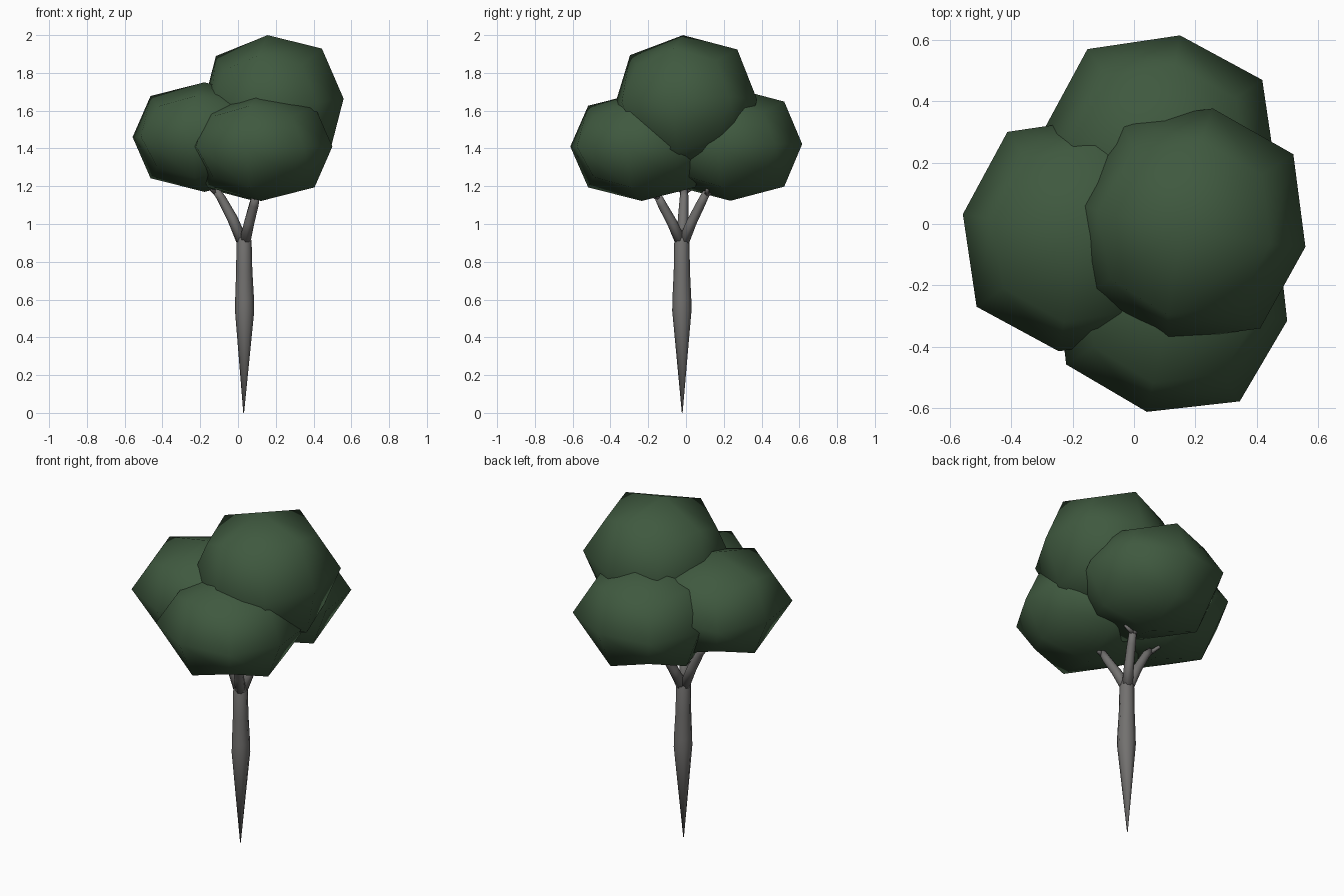
import bpy, bmesh
from math import radians, sin, cos, pi
from mathutils import Vector, Matrix

if "Cube" in bpy.data.objects:
    bpy.data.objects.remove(bpy.data.objects["Cube"])


def material(name, rgb):
    m = bpy.data.materials.new(name)
    m.diffuse_color = (*rgb, 1)
    m.use_nodes = True
    m.node_tree.nodes["Principled BSDF"].inputs["Base Color"].default_value = m.diffuse_color
    return m


LEAF = material("leaf_green", (0.05, 0.10, 0.05))
BARK = material("bark", (0.17, 0.165, 0.16))


def add_object(name, bm, mat):
    bmesh.ops.recalc_face_normals(bm, faces=bm.faces)
    for f in bm.faces:
        f.smooth = True
    me = bpy.data.meshes.new(name)
    bm.to_mesh(me)
    bm.free()
    me.materials.append(mat)
    ob = bpy.data.objects.new(name, me)
    bpy.context.collection.objects.link(ob)
    return ob


def limb(bm, points, sides=8):
    """Tapered tube through (x, y, z, radius) points."""
    pts = [Vector(p[:3]) for p in points]
    rings = []
    for i, p in enumerate(pts):
        d = pts[min(i + 1, len(pts) - 1)] - pts[max(i - 1, 0)]
        q = Vector((0, 0, 1)).rotation_difference(d.normalized())
        r = points[i][3]
        rings.append([bm.verts.new(p + q @ Vector((r * cos(2 * pi * k / sides),
                                                   r * sin(2 * pi * k / sides), 0)))
                      for k in range(sides)])
    for a, b in zip(rings, rings[1:]):
        for k in range(sides):
            n = (k + 1) % sides
            bm.faces.new((a[k], a[n], b[n], b[k]))
    bm.faces.new(rings[0][::-1])
    bm.faces.new(rings[-1])


# Trunk: pointed root swelling to mid height, then narrowing to the fork
bm = bmesh.new()
limb(bm, [(0.03, -0.02, 0.0, 0.002), (0.035, -0.022, 0.54, 0.051),
          (0.035, -0.022, 0.60, 0.050), (0.033, -0.022, 0.75, 0.043),
          (0.032, -0.022, 0.91, 0.040), (0.032, -0.02, 0.96, 0.024)])
add_object("trunk", bm, BARK)

# Three branches, each ending in two short twigs
branches = {
    "left_branch": [(0.025, -0.02, 0.90, 0.030), (-0.03, -0.015, 1.03, 0.028),
                    (-0.09, -0.01, 1.14, 0.023), (-0.12, -0.01, 1.18, 0.020)],
    "front_branch": [(0.035, -0.025, 0.90, 0.030), (0.06, -0.075, 1.01, 0.027),
                     (0.085, -0.125, 1.10, 0.024), (0.095, -0.15, 1.15, 0.020)],
    "back_branch": [(0.035, -0.015, 0.90, 0.030), (0.06, 0.03, 1.01, 0.027),
                    (0.085, 0.08, 1.11, 0.024), (0.10, 0.11, 1.17, 0.020)],
}
for name, path in branches.items():
    bm = bmesh.new()
    limb(bm, path)
    tip = Vector(path[-1][:3])
    out = Vector((path[-1][0] - 0.03, path[-1][1] + 0.02, 0)).normalized()
    side = Vector((-out.y, out.x, 0))
    for s in (-1, 1):
        end = tip + out * 0.03 + side * 0.05 * s + Vector((0, 0, 0.015))
        limb(bm, [(*(tip - Vector((0, 0, 0.012))), 0.015), (*end, 0.009)], 6)
    add_object(name, bm, BARK)

# Foliage clumps: cubes rounded by one subdivision level
clumps = [
    ("top_foliage", (0.185, -0.002, 1.637), (0.382, 0.386, 0.364), (3, -4, -11)),
    ("front_foliage", (0.122, -0.235, 1.41), (0.386, 0.386, 0.288), (0, 0, -12)),
    ("left_foliage", (-0.178, -0.035, 1.46), (0.386, 0.386, 0.290), (0, 0, -10)),
    ("back_foliage", (0.083, 0.235, 1.423), (0.386, 0.386, 0.300), (0, 0, -10)),
]
for name, loc, size, rot in clumps:
    bm = bmesh.new()
    bmesh.ops.create_cube(bm, size=2, matrix=Matrix.Diagonal((*size, 1)))
    ob = add_object(name, bm, LEAF)
    ob.location = loc
    ob.rotation_euler = [radians(a) for a in rot]
    sub = ob.modifiers.new("round", 'SUBSURF')
    sub.levels = sub.render_levels = 1
    sub.use_limit_surface = False
